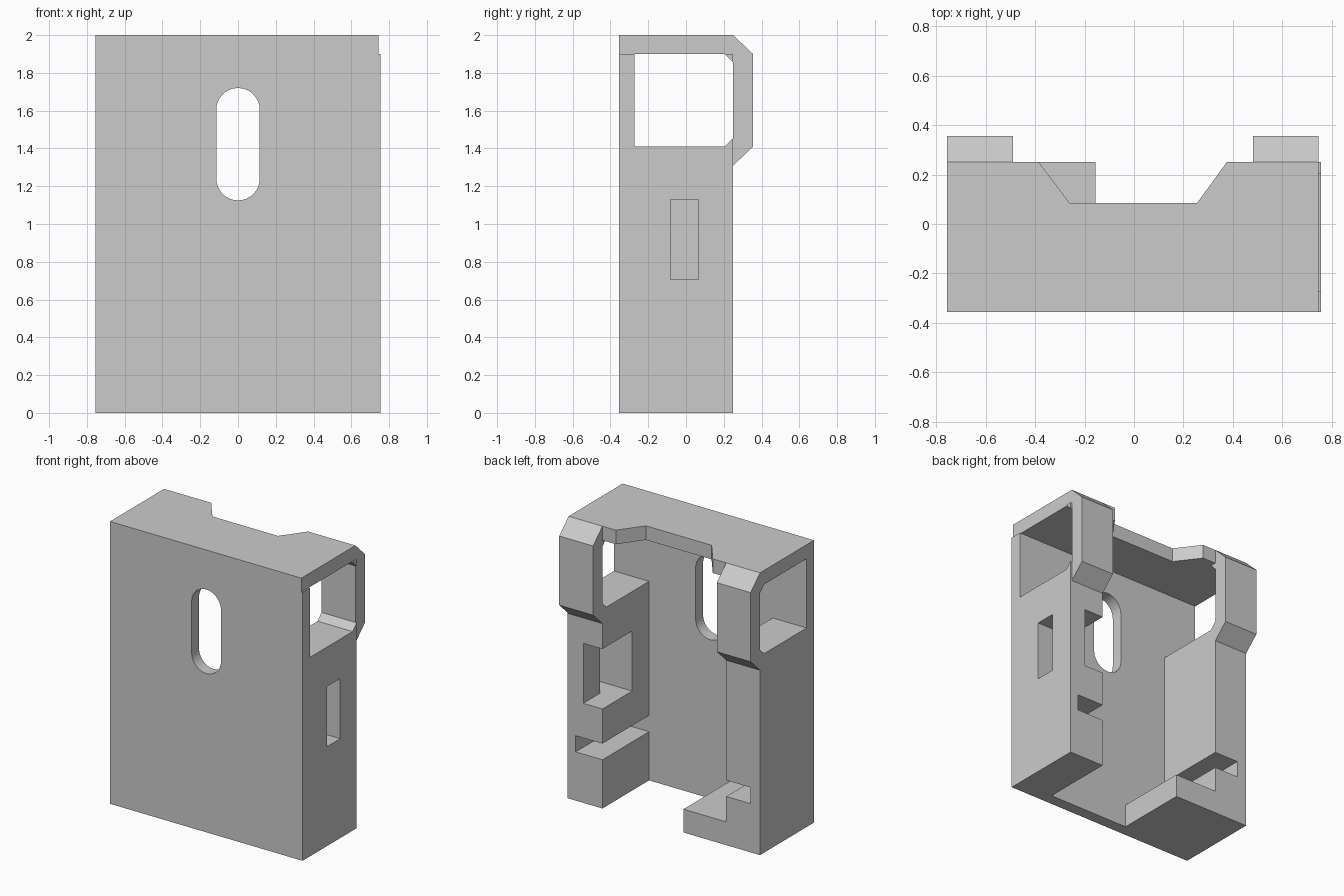
import bpy, bmesh, math
from mathutils import Vector

cube = bpy.data.objects.get("Cube")
if cube:
    bpy.data.objects.remove(cube, do_unlink=True)

grey = bpy.data.materials.new("light_grey")
grey.use_nodes = True
grey.diffuse_color = (0.6, 0.6, 0.6, 1)
grey.node_tree.nodes["Principled BSDF"].inputs["Base Color"].default_value = (0.6, 0.6, 0.6, 1)


def prism(name, axis, points, lo, hi):
    """Extrude a 2D outline along one axis, from lo to hi."""
    place = {"x": lambda a, b: (lo, a, b),
             "y": lambda a, b: (a, lo, b),
             "z": lambda a, b: (a, b, lo)}[axis]
    bm = bmesh.new()
    face = bm.faces.new([bm.verts.new(place(a, b)) for a, b in points])
    out = bmesh.ops.extrude_face_region(bm, geom=[face])
    step = Vector([(hi - lo) * (axis == k) for k in "xyz"])
    bmesh.ops.translate(bm, vec=step, verts=[v for v in out["geom"] if isinstance(v, bmesh.types.BMVert)])
    bmesh.ops.recalc_face_normals(bm, faces=bm.faces)
    mesh = bpy.data.meshes.new(name)
    bm.to_mesh(mesh)
    bm.free()
    mesh.materials.append(grey)
    obj = bpy.data.objects.new(name, mesh)
    bpy.context.collection.objects.link(obj)
    return obj


def box(name, x, y, z):
    return prism(name, "z", [(x[0], y[0]), (x[1], y[0]), (x[1], y[1]), (x[0], y[1])], *z)


def combine(target, tool, operation="DIFFERENCE"):
    """Apply a boolean and discard the tool."""
    mod = target.modifiers.new("cut", "BOOLEAN")
    mod.operation, mod.object, mod.solver = operation, tool, "EXACT"
    bpy.context.view_layer.objects.active = target
    bpy.ops.object.modifier_apply(modifier=mod.name)
    bpy.data.objects.remove(tool, do_unlink=True)


BACK, PLATE, CAP, INNER_L, INNER_R = 0.25, -0.272, 1.9, 0.48, -0.49

# Solid housing with two bevelled loops standing out at the back
housing = box("housing", (-0.755, 0.755), (-0.355, BACK), (0, 2))
loop = [(0.2, 1.31), (BACK, 1.31), (0.355, 1.41), (0.355, CAP), (BACK, 2), (0.2, 2)]
for x0, x1 in ((-0.755, INNER_R), (INNER_L, 0.745)):
    combine(housing, prism("back_loop", "x", loop, x0, x1), "UNION")

# Central cavity, leaving a low foot on one side
combine(housing, prism("cavity", "y", [
    (-0.155, -0.1), (INNER_L, -0.1), (INNER_L, CAP),
    (INNER_R, CAP), (INNER_R, 0.165), (-0.155, 0.165)], PLATE, 0.5))

# Side window running through both walls, with bevelled rear corners
combine(housing, prism("side_window", "x", [
    (PLATE, 1.41), (0.205, 1.41), (BACK, 1.455),
    (BACK, 1.855), (0.205, CAP), (PLATE, CAP)], -1, 1))

# Tapered recess in the rear edge of the cap
combine(housing, prism("cap_recess", "z", [
    (-0.385, BACK), (-0.26, 0.085), (0.255, 0.085), (0.375, BACK),
    (0.375, 0.3), (-0.385, 0.3)], 1.85, 2.1))

# Low groove across both walls, rear pocket, side slot, and cap edge step
combine(housing, box("groove", (-0.68, 0.69), (PLATE, 0.5), (0.345, 0.46)))
combine(housing, box("rear_pocket", (0.3, 0.63), (-0.083, 0.5), (0.705, 1.13)))
combine(housing, box("side_slot", (0.5, 0.9), (-0.083, 0.065), (0.705, 1.13)))
combine(housing, box("cap_step", (0.745, 0.9), (-0.5, 0.5), (CAP, 2.1)))

# Rounded slot through the front plate
R, N = 0.115, 16
slot = []
for centre, start in ((1.605, 0), (1.24, math.pi)):
    for i in range(N + 1):
        a = start + math.pi * i / N
        slot.append((R * math.cos(a), centre + R * math.sin(a)))
combine(housing, prism("front_slot", "y", slot, -0.5, -0.1))

# Crisp flat faces, with only the slot ends smoothed
bpy.ops.object.select_all(action="DESELECT")
housing.select_set(True)
bpy.context.view_layer.objects.active = housing
bpy.ops.object.shade_smooth_by_angle(angle=math.radians(25))
